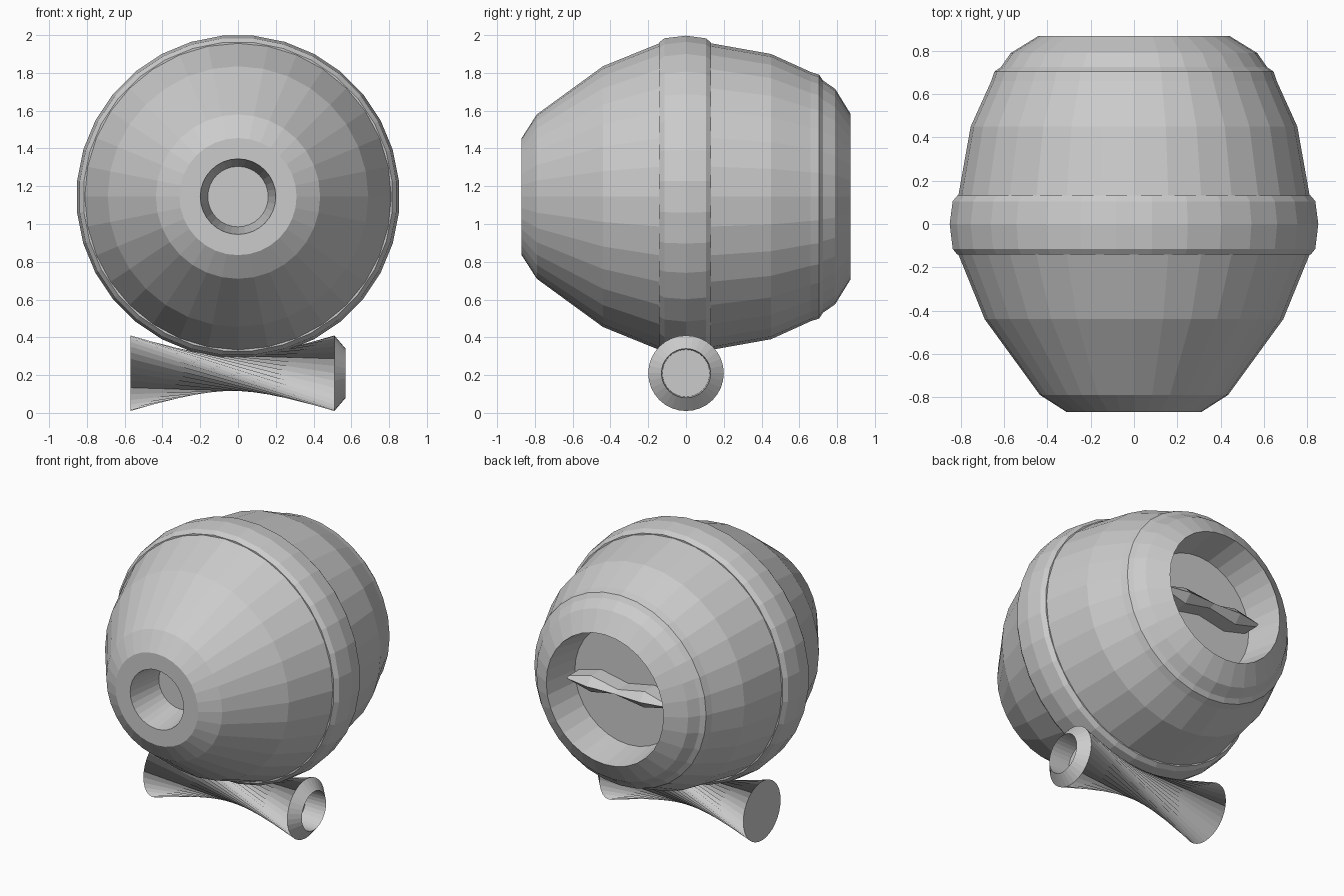
import bpy, bmesh
from math import cos, sin, pi, radians

if "Cube" in bpy.data.objects:
    bpy.data.objects.remove(bpy.data.objects["Cube"])

SIDES = 32
AXIS_Z = 1.145   # height of the barrel axis
FOOT_Z = 0.21    # height of the stand axis


def make_object(name, verts, faces):
    bm = bmesh.new()
    vs = [bm.verts.new(v) for v in verts]
    for f in faces:
        bm.faces.new([vs[i] for i in f])
    bmesh.ops.recalc_face_normals(bm, faces=bm.faces)
    mesh = bpy.data.meshes.new(name)
    bm.to_mesh(mesh)
    bm.free()
    ob = bpy.data.objects.new(name, mesh)
    bpy.context.collection.objects.link(ob)
    return ob


def lathe(name, profile, axis, z, phase=0.0, closed=False):
    """Turn (position, radius, twist in degrees) rings round the x or y axis."""
    verts, faces = [], []
    for ring in profile:
        p, r = ring[:2]
        twist = radians(ring[2]) if len(ring) > 2 else 0
        for i in range(SIDES):
            a = 2 * pi * (i + phase) / SIDES + twist
            u, w = r * cos(a), r * sin(a)
            verts.append((u, p, z + w) if axis == 'y' else (p, u, z + w))
    n = len(profile)
    for k in range(n if closed else n - 1):
        a, b = k * SIDES, (k + 1) % n * SIDES
        for i in range(SIDES):
            j = (i + 1) % SIDES
            faces.append((a + i, a + j, b + j, b + i))
    if not closed:
        faces.append(tuple(range(SIDES)))
        faces.append(tuple(range((n - 1) * SIDES, n * SIDES)))
    return make_object(name, verts, faces)


# Barrel with a narrow recess in front and a wide one behind
lathe("barrel", [
    (-0.62, 0.16), (-0.87, 0.20), (-0.87, 0.31), (-0.79, 0.435),
    (-0.44, 0.69), (-0.14, 0.812), (0.13, 0.812), (0.45, 0.755),
    (0.66, 0.66), (0.705, 0.645), (0.725, 0.615), (0.79, 0.57),
    (0.87, 0.44), (0.62, 0.40)], 'y', AXIS_Z)

# Raised band round the middle
lathe("middle_band", [
    (-0.14, 0.79), (-0.142, 0.82), (-0.115, 0.842), (0, 0.856),
    (0.105, 0.842), (0.132, 0.82), (0.13, 0.79)], 'y', AXIS_Z,
    phase=0.5, closed=True)

# Twisted hourglass stand with a chamfered, hollow right end
lathe("twisted_stand", [
    (-0.57, 0.2, 0), (0.51, 0.2, 135), (0.57, 0.13, 135),
    (0.42, 0.125, 135)], 'x', FOOT_Z)

# Bow-tie grip across the rear recess: diamond sections along x
sections = [(-0.37, 0.01, 0.02), (-0.2, 0.055, 0.05), (0, 0.015, 0.04),
            (0.2, 0.055, 0.05), (0.37, 0.01, 0.02)]
verts, faces = [], []
for x, h, d in sections:
    verts += [(x, 0.61, AXIS_Z - h), (x, 0.73, AXIS_Z - h),
              (x, 0.73 + d, AXIS_Z), (x, 0.73, AXIS_Z + h),
              (x, 0.61, AXIS_Z + h)]
for k in range(len(sections) - 1):
    for i in range(5):
        j = (i + 1) % 5
        faces.append((k * 5 + i, k * 5 + j, k * 5 + 5 + j, k * 5 + 5 + i))
faces += [tuple(range(5)), tuple(range(20, 25))]
make_object("rear_grip", verts, faces)
